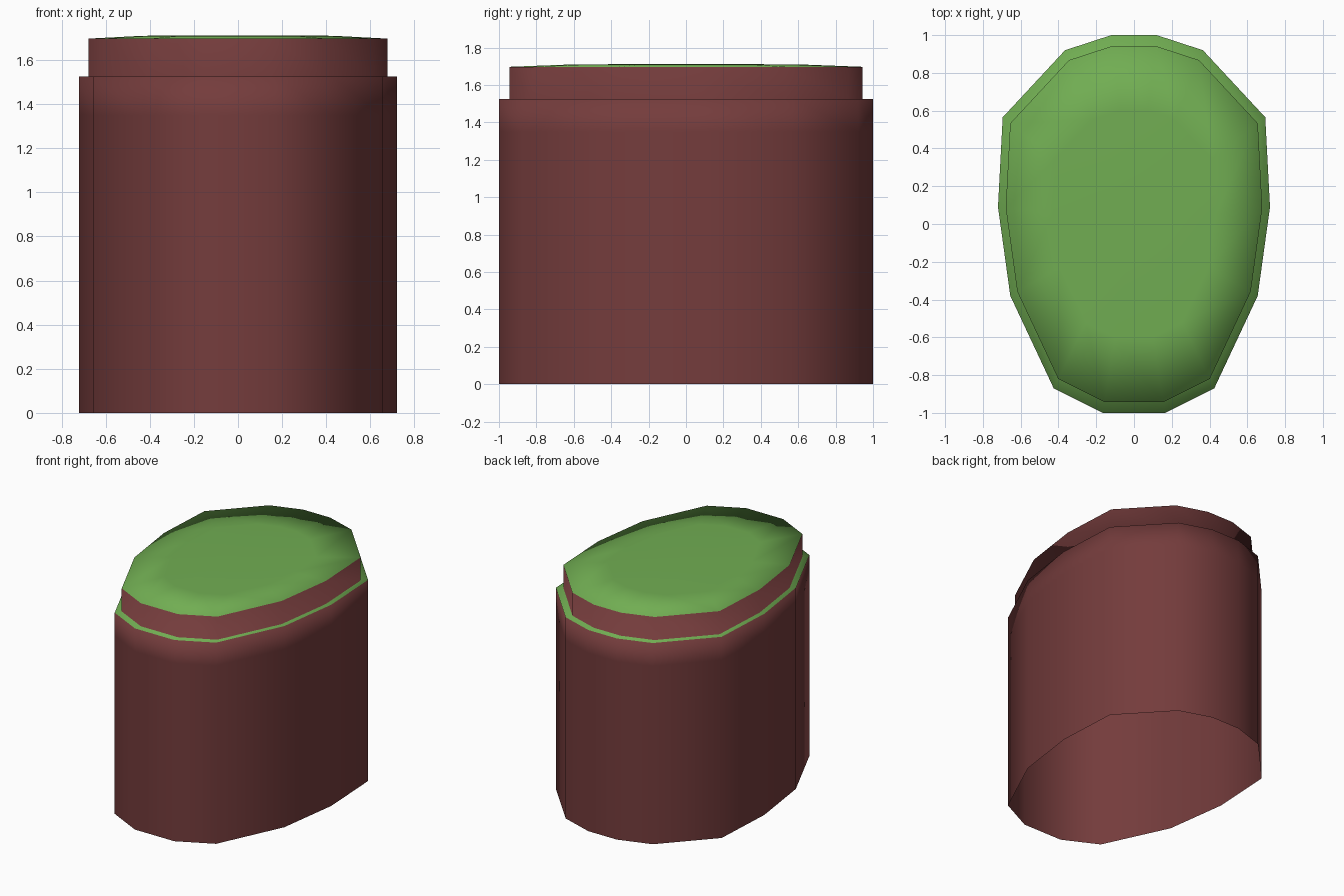
import bpy, bmesh

if "Cube" in bpy.data.objects:
    bpy.data.objects.remove(bpy.data.objects["Cube"])


def material(name, rgb):
    m = bpy.data.materials.new(name)
    m.diffuse_color = (*rgb, 1.0)
    m.use_nodes = True
    m.node_tree.nodes["Principled BSDF"].inputs["Base Color"].default_value = m.diffuse_color
    return m


brown = material("brown bark", (0.175, 0.045, 0.045))
green = material("grass green", (0.165, 0.42, 0.085))

# Right half of the egg-shaped outline, back to front; mirrored for the left
half = [(0.12, 1.0), (0.365, 0.92), (0.695, 0.565), (0.72, 0.09),
        (0.655, -0.38), (0.425, -0.87), (0.165, -1.0)]
outline = half + [(-x, y) for x, y in reversed(half)]

# Rings from the open bottom to the top: (inset scale, height, material of band above)
BROWN, GREEN = 0, 1
rings = [(1.0, 0.0, BROWN),       # outer wall
         (1.0, 1.35, BROWN),
         (1.0, 1.525, GREEN),     # narrow ledge
         (0.943, 1.522, BROWN),   # raised step
         (0.943, 1.697, GREEN),   # slightly domed top
         (0.6, 1.71, GREEN)]

bm = bmesh.new()
loops = [[bm.verts.new((x * s, y * s, z)) for x, y in outline] for s, z, _ in rings]
n = len(outline)
for k in range(len(loops) - 1):
    a, b = loops[k], loops[k + 1]
    for i in range(n):
        j = (i + 1) % n
        f = bm.faces.new((a[i], b[i], b[j], a[j]))
        f.material_index = rings[k][2]

# Centre of the grassy top
centre = bm.verts.new((0, 0, 1.712))
top = loops[-1]
for i in range(n):
    f = bm.faces.new((top[i], centre, top[(i + 1) % n]))
    f.material_index = GREEN

for f in bm.faces:
    f.smooth = True
bm.normal_update()

# The outline runs clockwise; make sure the top faces up
if centre.normal.z < 0:
    bmesh.ops.reverse_faces(bm, faces=bm.faces[:])

mesh = bpy.data.meshes.new("grassy_pillar")
bm.to_mesh(mesh)
bm.free()
mesh.materials.append(brown)
mesh.materials.append(green)
obj = bpy.data.objects.new("grassy_pillar", mesh)
bpy.context.collection.objects.link(obj)
